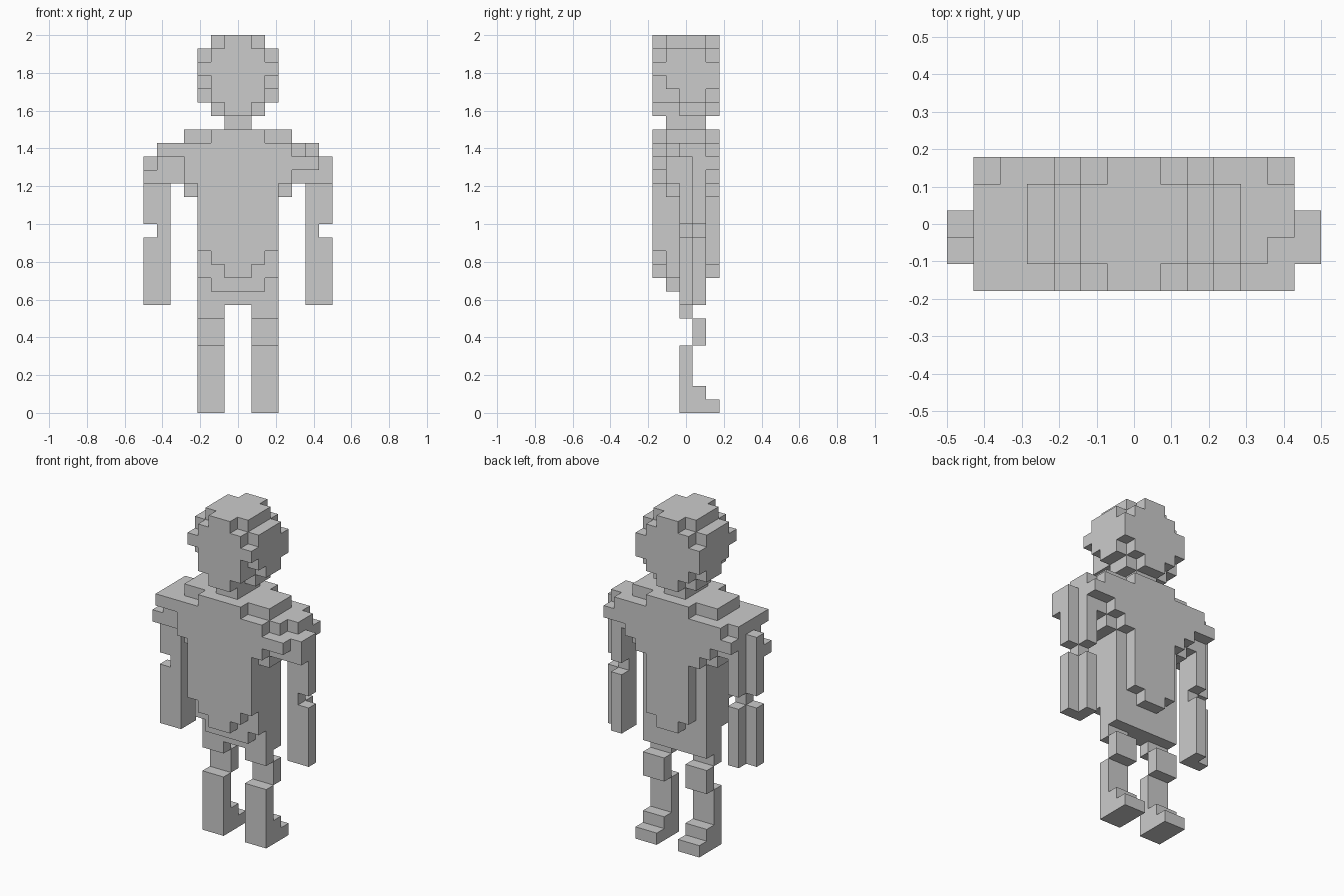
import bpy, bmesh
from mathutils import Vector

if "Cube" in bpy.data.objects:
    bpy.data.objects.remove(bpy.data.objects["Cube"])

U = 1 / 14            # size of one block
parts = {}            # part name -> set of block cells


def box(name, x0, x1, y0, y1, z0, z1):
    """Fill blocks; y layers are numbered 0 (front) to 5 (back)."""
    cells = parts.setdefault(name, set())
    for x in range(x0, x1):
        for y in range(y0, y1):
            for z in range(z0, z1):
                cells.add((x, y, z))


def sym(name, half, y0, y1, z0, z1):
    box(name, -half, half, y0, y1, z0, z1)


def pair(name, x0, x1, y0, y1, z0, z1):
    box("right_" + name, x0, x1, y0, y1, z0, z1)
    box("left_" + name, -x1, -x0, y0, y1, z0, z1)


# Head: half width, y range, z range
for row in [(1, 0, 5, 22, 28), (2, 0, 5, 23, 27), (2, 1, 4, 27, 28),
            (2, 2, 4, 22, 23), (3, 1, 4, 26, 27), (3, 0, 5, 25, 26),
            (3, 1, 5, 24, 25), (3, 2, 4, 23, 24)]:
    sym("head", *row)

# Neck
sym("neck", 1, 1, 4, 21, 22)

# Torso: tapering front and back plates around a core
for row in [(4, 1, 4, 16, 21), (2, 0, 5, 20, 21), (4, 0, 5, 17, 20),
            (3, 0, 5, 16, 17), (3, 0, 4, 12, 16), (2, 0, 5, 11, 16),
            (1, 0, 5, 10, 11), (3, 1, 4, 10, 12), (2, 1, 4, 9, 10)]:
    sym("torso", *row)

# Hips
sym("hips", 3, 2, 4, 8, 10)

# Shoulders, slightly different on the two sides
pair("shoulder", 4, 6, 1, 4, 17, 19)
pair("shoulder", 4, 6, 2, 4, 19, 20)
pair("shoulder", 4, 5, 1, 5, 19, 20)
pair("shoulder", 4, 6, 4, 5, 18, 19)
pair("shoulder", 6, 7, 2, 3, 17, 19)
pair("shoulder", 6, 7, 1, 2, 17, 18)
box("left_shoulder", -6, -4, 0, 2, 19, 20)
box("right_shoulder", 4, 6, 0, 1, 18, 19)
box("right_shoulder", 6, 7, 1, 2, 18, 19)
parts["right_shoulder"].discard((4, 0, 19))

# Arms with a notch at the elbow
for z0, z1 in [(8, 13), (14, 17)]:
    pair("arm", 5, 7, 2, 3, z0, z1)
    pair("arm", 5, 6, 3, 4, z0, z1)
pair("arm", 5, 6, 2, 3, 13, 14)

# Legs: thigh, knee, shin and foot
for row in [(2, 3, 7, 8), (3, 4, 5, 7), (2, 3, 0, 5), (3, 4, 0, 2), (4, 5, 0, 1)]:
    pair("leg", 1, 3, *row)

# Skin every part with the faces that are exposed
filled = set().union(*parts.values())
for name, cells in parts.items():
    bm = bmesh.new()
    for c in cells:
        for axis in range(3):
            for s in (0, 1):
                n = list(c)
                n[axis] += 2 * s - 1
                if tuple(n) in filled:
                    continue
                a, b = (axis + 1) % 3, (axis + 2) % 3
                loop = [(0, 0), (1, 0), (1, 1), (0, 1)]
                verts = []
                for da, db in (loop if s else loop[::-1]):
                    p = Vector(c)
                    p[axis] += s
                    p[a] += da
                    p[b] += db
                    p.y -= 2.5
                    verts.append(bm.verts.new(p * U))
                bm.faces.new(verts)
    bmesh.ops.remove_doubles(bm, verts=bm.verts, dist=1e-4)
    mesh = bpy.data.meshes.new(name)
    bm.to_mesh(mesh)
    bm.free()
    bpy.context.collection.objects.link(bpy.data.objects.new(name, mesh))
